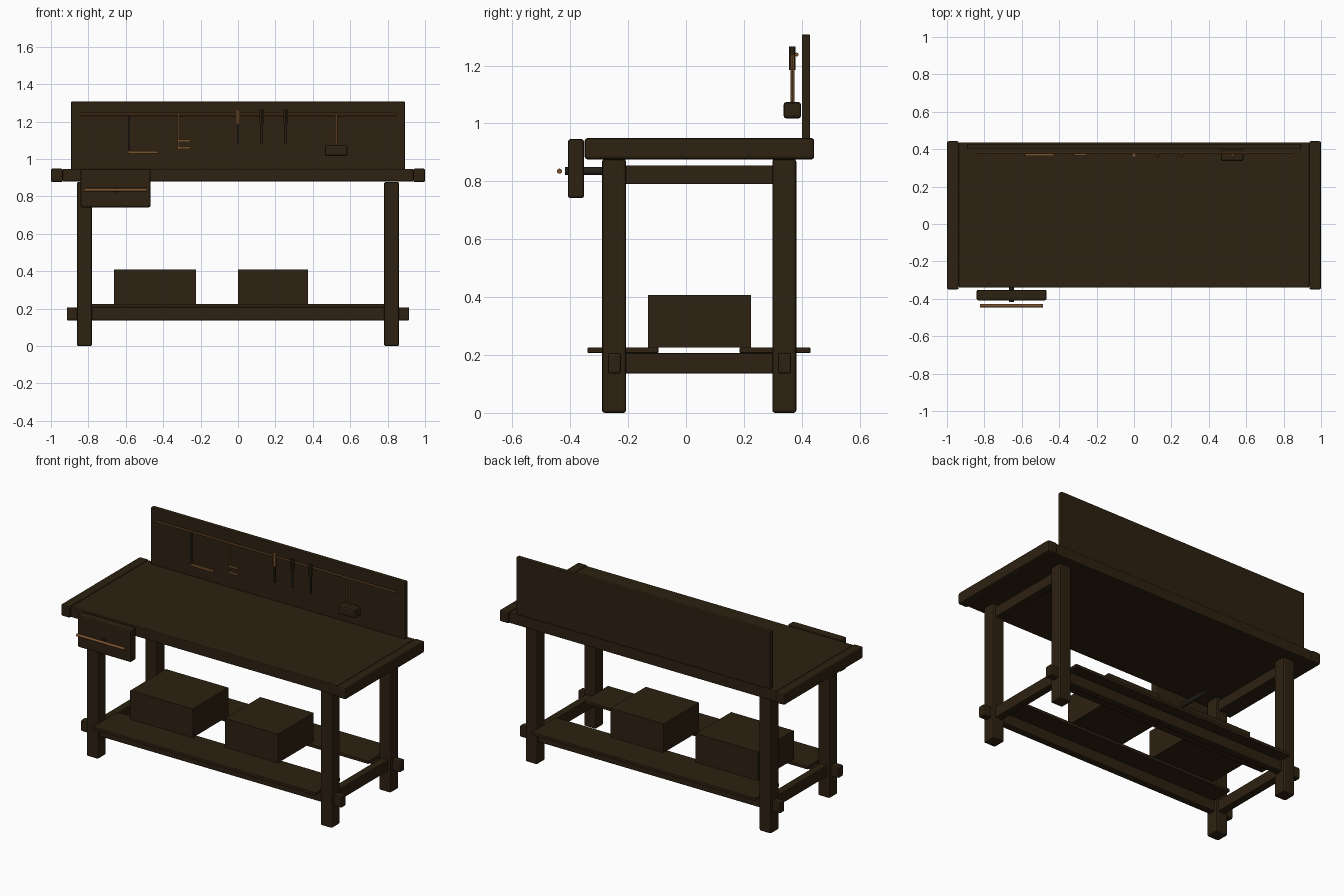
import bpy
import math

if "Cube" in bpy.data.objects:
    bpy.data.objects.remove(bpy.data.objects["Cube"])


def mat(name, r, g, b):
    m = bpy.data.materials.new(name)
    m.diffuse_color = (r, g, b, 1)
    m.use_nodes = True
    m.node_tree.nodes["Principled BSDF"].inputs["Base Color"].default_value = m.diffuse_color
    return m


DARK = mat("dark_walnut", 0.026, 0.015, 0.0055)
TAN = mat("tan_wood", 0.19, 0.085, 0.026)
STEEL = mat("dark_steel", 0.016, 0.013, 0.009)


def box(name, x, y, z, m=DARK, bevel=0.0):
    """Box from (min, max) ranges, with an optional bevel."""
    bpy.ops.mesh.primitive_cube_add(
        size=1, location=[(a + b) / 2 for a, b in (x, y, z)])
    o = bpy.context.object
    o.name = name
    o.scale = [b - a for a, b in (x, y, z)]
    bpy.ops.object.transform_apply(location=False, rotation=False, scale=True)
    o.data.materials.append(m)
    if bevel:
        mod = o.modifiers.new("bevel", 'BEVEL')
        mod.width = bevel
        mod.segments = 2
    return o


def rod(name, axis, loc, r, length, m=TAN, sides=12):
    rot = {'x': (0, math.pi / 2, 0), 'y': (math.pi / 2, 0, 0), 'z': (0, 0, 0)}[axis]
    bpy.ops.mesh.primitive_cylinder_add(
        vertices=sides, radius=r, depth=length, location=loc, rotation=rot)
    o = bpy.context.object
    o.name = name
    o.data.materials.append(m)
    bpy.ops.object.shade_smooth_by_angle()
    return o


# Bench top with end caps
box("bench_top", (-0.937, 0.937), (-0.34, 0.437), (0.88, 0.947), DARK, 0.005)
for side, s in (("left", -1), ("right", 1)):
    box(side + "_end_cap", sorted((s * 0.937, s * 1.0)), (-0.35, 0.443),
        (0.876, 0.949), DARK, 0.009)
    # Legs and the short rails joining them
    lx = sorted((s * 0.78, s * 0.862))
    box(side + "_front_leg", lx, (-0.29, -0.207), (0, 0.877), DARK, 0.009)
    box(side + "_back_leg", lx, (0.298, 0.381), (0, 0.877), DARK, 0.009)
    rx = sorted((s * 0.796, s * 0.845))
    box(side + "_upper_rail", rx, (-0.215, 0.305), (0.79, 0.855), DARK, 0.004)
    box(side + "_lower_rail", rx, (-0.215, 0.305), (0.136, 0.207), DARK, 0.004)

# Long stretchers with through tenons, and shelf boards above them
for pos, yc, y0, y1 in (("front", -0.247, -0.34, -0.095), ("back", 0.34, 0.185, 0.43)):
    box(pos + "_stretcher", (-0.915, 0.915), (yc - 0.023, yc + 0.023),
        (0.136, 0.207), DARK, 0.007)
    box(pos + "_shelf_board", (-0.785, 0.785), (y0, y1), (0.207, 0.226), DARK, 0.003)

# Storage boxes on the shelf
box("large_storage_box", (-0.664, -0.225), (-0.132, 0.224), (0.226, 0.408))
box("small_storage_box", (0.0, 0.374), (-0.132, 0.224), (0.226, 0.408))

# Front vise
box("vise_jaw", (-0.842, -0.467), (-0.408, -0.352), (0.742, 0.946), DARK, 0.009)
rod("vise_screw", 'y', (-0.655, -0.295, 0.835), 0.014, 0.245, STEEL, 16)
rod("vise_handle", 'x', (-0.655, -0.437, 0.835), 0.009, 0.338)

# Back panel and tool rail
box("back_panel", (-0.892, 0.892), (0.4, 0.429), (0.945, 1.307), DARK, 0.004)
rod("tool_rail", 'x', (0, 0.382, 1.238), 0.007, 1.69, TAN, 8)

# Hanging saw
box("saw_blade", (-0.589, -0.579), (0.366, 0.372), (1.04, 1.237), STEEL)
box("saw_handle", (-0.589, -0.428), (0.363, 0.375), (1.03, 1.044), TAN)

# Hanging square
box("square_stem", (-0.323, -0.315), (0.366, 0.373), (1.052, 1.237), TAN)
for i, z in enumerate((1.06, 1.098)):
    box("square_arm_%d" % i, (-0.318, -0.255), (0.366, 0.373), (z - 0.006, z + 0.006), TAN)

# Chisels
for i, x in enumerate((0.0, 0.125, 0.253)):
    rod("chisel_handle_%d" % i, 'z', (x, 0.367, 1.225), 0.011, 0.08,
        DARK if i else TAN)
    box("chisel_blade_%d" % i, (x - 0.006, x + 0.006), (0.364, 0.37), (1.08, 1.187), STEEL)

# Mallet
rod("mallet_handle", 'z', (0.525, 0.368, 1.15), 0.007, 0.175)
box("mallet_head", (0.464, 0.586), (0.337, 0.398), (1.017, 1.074), DARK, 0.01)
